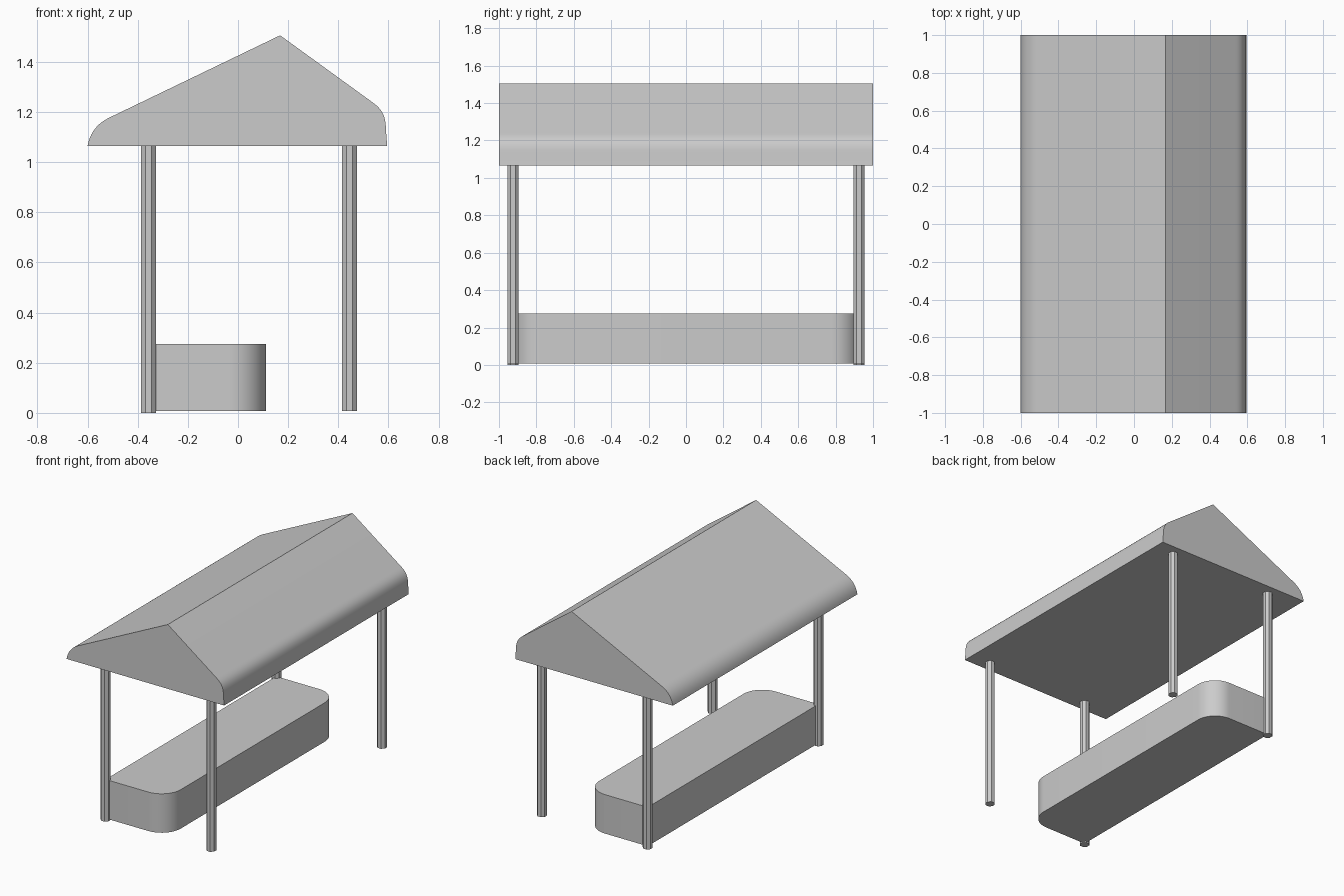
import bpy, bmesh, math
from mathutils import Vector

if "Cube" in bpy.data.objects:
    bpy.data.objects.remove(bpy.data.objects["Cube"])


def extrude(name, points, offset):
    """Closed prism from a flat outline, smooth only across shallow angles."""
    bm = bmesh.new()
    face = bm.faces.new([bm.verts.new(p) for p in points])
    ext = bmesh.ops.extrude_face_region(bm, geom=[face], use_keep_orig=True)
    verts = [g for g in ext["geom"] if isinstance(g, bmesh.types.BMVert)]
    bmesh.ops.translate(bm, verts=verts, vec=Vector(offset))
    bmesh.ops.recalc_face_normals(bm, faces=bm.faces)
    mesh = bpy.data.meshes.new(name)
    bm.to_mesh(mesh)
    bm.free()
    obj = bpy.data.objects.new(name, mesh)
    bpy.context.collection.objects.link(obj)
    bpy.ops.object.select_all(action='DESELECT')
    obj.select_set(True)
    bpy.context.view_layer.objects.active = obj
    bpy.ops.object.shade_smooth_by_angle(angle=math.radians(30))
    return obj


def bezier(a, b, c, d, n=10):
    out = []
    for i in range(n + 1):
        t = i / n
        s = 1 - t
        out.append(tuple(s**3 * a[k] + 3*s*s*t * b[k] + 3*s*t*t * c[k] + t**3 * d[k]
                         for k in range(2)))
    return out


# Solid asymmetric roof with rounded eaves
EAVE = 1.065
left = bezier((-0.60, EAVE), (-0.59, 1.12), (-0.56, 1.155), (-0.515, 1.177))
right = bezier((0.535, 1.24), (0.57, 1.215), (0.59, 1.19), (0.59, 1.13))
profile = left + [(0.168, 1.506)] + right + [(0.595, EAVE)]
extrude("roof", [(x, -1, z) for x, z in profile], (0, 2, 0))

# Four octagonal posts
PX, PY, R = -0.357, 0.925, 0.032
for side, x, z0 in (("left", PX, 0.0), ("right", 0.445, 0.007)):
    for end, y in (("front", -PY), ("back", PY)):
        ring = [(x + R * math.cos(math.pi * (i + 0.5) / 4),
                 y + R * math.sin(math.pi * (i + 0.5) / 4), z0) for i in range(8)]
        extrude(f"{end}_{side}_post", ring, (0, 0, EAVE - z0))

# Bench block: square back corners inside the posts, rounded front corners
BX, BR, BZ = 0.112, 0.145, 0.008
outline = [(PX, PY, BZ), (PX, -PY, BZ)]
for sign, start in ((-1, -90), (1, 0)):
    for i in range(13):
        a = math.radians(start + 90 * i / 12)
        outline.append((BX - BR + BR * math.cos(a),
                        sign * (PY - BR) + BR * math.sin(a), BZ))
extrude("bench", outline, (0, 0, 0.267))
